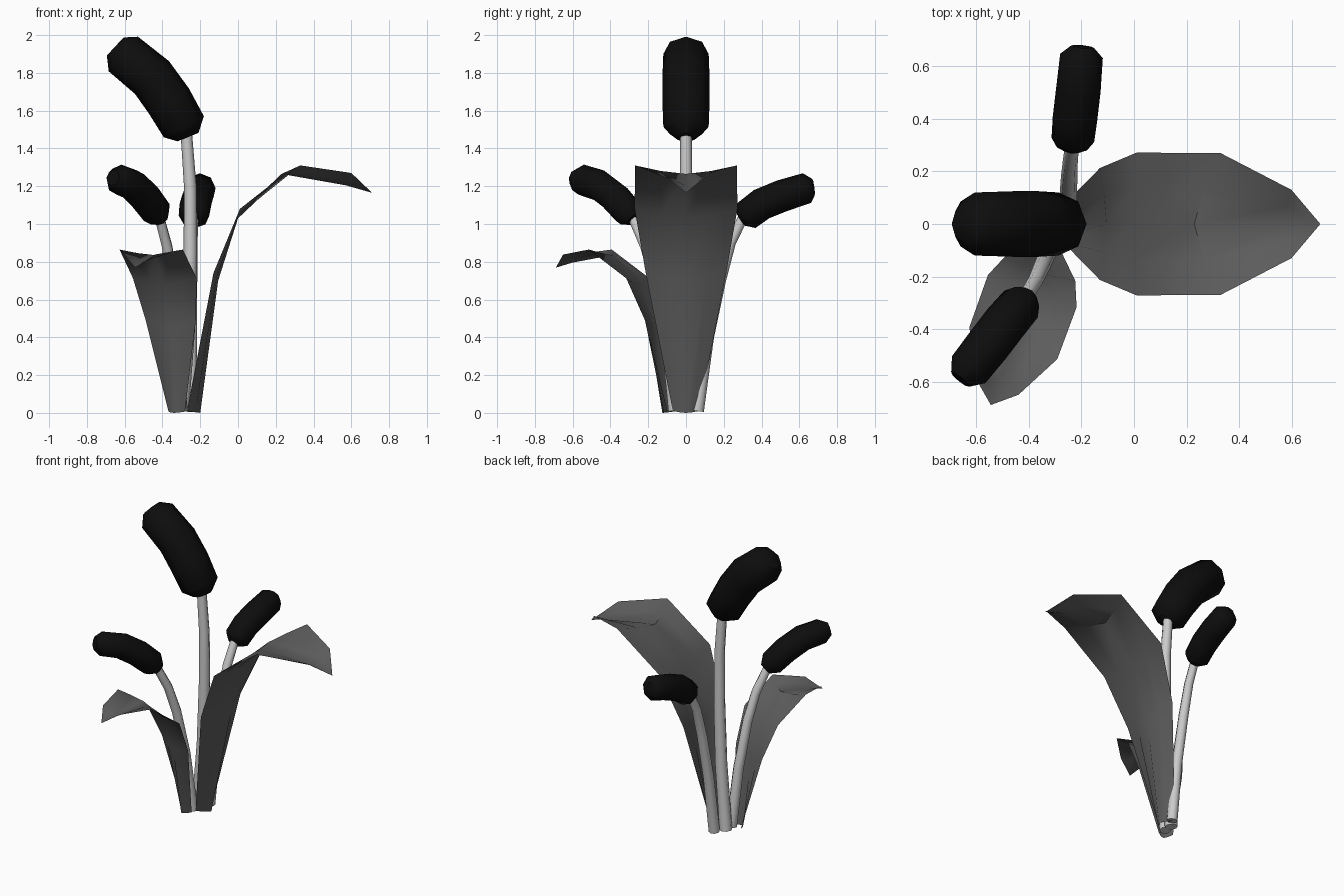
import bpy
import math
from mathutils import Vector, Matrix

if "Cube" in bpy.data.objects:
    bpy.data.objects.remove(bpy.data.objects["Cube"])

SIDES = 8


def material(name, value):
    m = bpy.data.materials.new(name)
    m.diffuse_color = (value, value, value, 1)
    m.use_nodes = True
    m.node_tree.nodes["Principled BSDF"].inputs["Base Color"].default_value = m.diffuse_color
    return m


def make_object(name, verts, faces, mat=None, angle=50):
    mesh = bpy.data.meshes.new(name)
    mesh.from_pydata([tuple(v) for v in verts], [], faces)
    mesh.update()
    ob = bpy.data.objects.new(name, mesh)
    bpy.context.collection.objects.link(ob)
    if mat:
        mesh.materials.append(mat)
    bpy.ops.object.select_all(action='DESELECT')
    ob.select_set(True)
    bpy.context.view_layer.objects.active = ob
    bpy.ops.object.shade_smooth_by_angle(angle=math.radians(angle))
    return ob


def sweep(name, path, radii, mat=None):
    """Closed tube along a path that bends in one vertical plane."""
    pts = [Vector(p) for p in path]
    lean = pts[-1] - pts[0]
    side = Vector((-lean.y, lean.x, 0)).normalized()
    verts, faces = [], []
    for i, (p, r) in enumerate(zip(pts, radii)):
        t = pts[min(i + 1, len(pts) - 1)] - pts[max(i - 1, 0)]
        n = t.cross(side).normalized()
        for k in range(SIDES):
            a = 2 * math.pi * k / SIDES
            verts.append(p + r * (math.cos(a) * n + math.sin(a) * side))
    for i in range(len(pts) - 1):
        for k in range(SIDES):
            a, b = i * SIDES + k, i * SIDES + (k + 1) % SIDES
            faces.append((a, a + SIDES, b + SIDES, b))
    faces.append(tuple(range(SIDES)))
    faces.append(tuple(reversed(range(len(verts) - SIDES, len(verts)))))
    ob = make_object(name, verts, faces, mat)
    ob.data.flip_normals()
    return ob


def leaf(name, matrix, mat):
    """Cupped blade: spine point and edge point for each cross-section."""
    rows = [((0.00, 0, 0.00), (-0.07, 0.07, 0.01)),
            ((0.095, 0, 0.70), (0.07, 0.213, 0.74)),
            ((0.20, 0, 1.03), (0.21, 0.272, 1.08)),
            ((0.43, 0, 1.265), (0.53, 0.27, 1.31)),
            ((0.77, 0, 1.205), (0.80, 0.13, 1.27))]
    verts, faces = [], []
    for c, e in rows:
        for t in (-1, -0.5, 0, 0.5, 1):
            w = abs(t) ** 1.5
            verts.append(matrix @ Vector((c[0] + (e[0] - c[0]) * w, e[1] * t,
                                          c[2] + (e[2] - c[2]) * w)))
    for i in range(len(rows) - 1):
        for k in range(4):
            a = i * 5 + k
            faces.append((a, a + 1, a + 6, a + 5))
    tip = len(verts)
    verts.append(matrix @ Vector((0.91, 0, 1.165)))
    faces += [(tip - 5 + k, tip - 4 + k, tip) for k in range(4)]
    return make_object(name, verts, faces, mat)


black = material("dark_head", 0.004)
grey = material("leaf_grey", 0.11)

# Stems with their seed heads: stem path, head path, size factor
reeds = {
    "tall": ([(-0.30, 0, 0.01), (-0.265, 0, 0.45), (-0.252, 0, 0.85),
              (-0.253, 0, 1.2), (-0.275, 0, 1.5)],
             [(-0.265, 0, 1.46), (-0.287, 0, 1.515), (-0.365, 0, 1.65),
              (-0.455, 0, 1.775), (-0.607, 0, 1.90), (-0.65, 0, 1.94)], 1.0),
    "front": ([(-0.30, -0.06, 0.01), (-0.325, -0.10, 0.4), (-0.35, -0.16, 0.7),
               (-0.375, -0.215, 0.88), (-0.42, -0.29, 1.05)],
              [(-0.405, -0.275, 1.025), (-0.43, -0.305, 1.06), (-0.49, -0.375, 1.14),
               (-0.555, -0.46, 1.205), (-0.63, -0.555, 1.235), (-0.662, -0.592, 1.245)], 0.68),
    "back": ([(-0.255, 0.06, 0.01), (-0.25, 0.115, 0.4), (-0.247, 0.18, 0.7),
              (-0.243, 0.235, 0.9), (-0.235, 0.31, 1.05)],
             [(-0.236, 0.29, 1.025), (-0.233, 0.32, 1.045), (-0.225, 0.40, 1.105),
              (-0.212, 0.51, 1.15), (-0.20, 0.64, 1.19), (-0.196, 0.675, 1.195)], 0.68),
}
for name, (stem, head, s) in reeds.items():
    thick = 0.6 + 0.4 * s
    sweep(name + "_stem", stem, [r * thick for r in (0.04, 0.038, 0.036, 0.033, 0.03)])
    sweep(name + "_seed_head", head,
          [r * s for r in (0.06, 0.12, 0.125, 0.125, 0.12, 0.065)], black)

# The small leaf is the big one scaled down and turned
leaf("big_leaf", Matrix.Translation((-0.20, 0, 0.0)), grey)
leaf("small_leaf", Matrix.Translation((-0.34, -0.125, 0.0))
     @ Matrix.Rotation(math.radians(250), 4, 'Z') @ Matrix.Scale(0.66, 4), grey)
